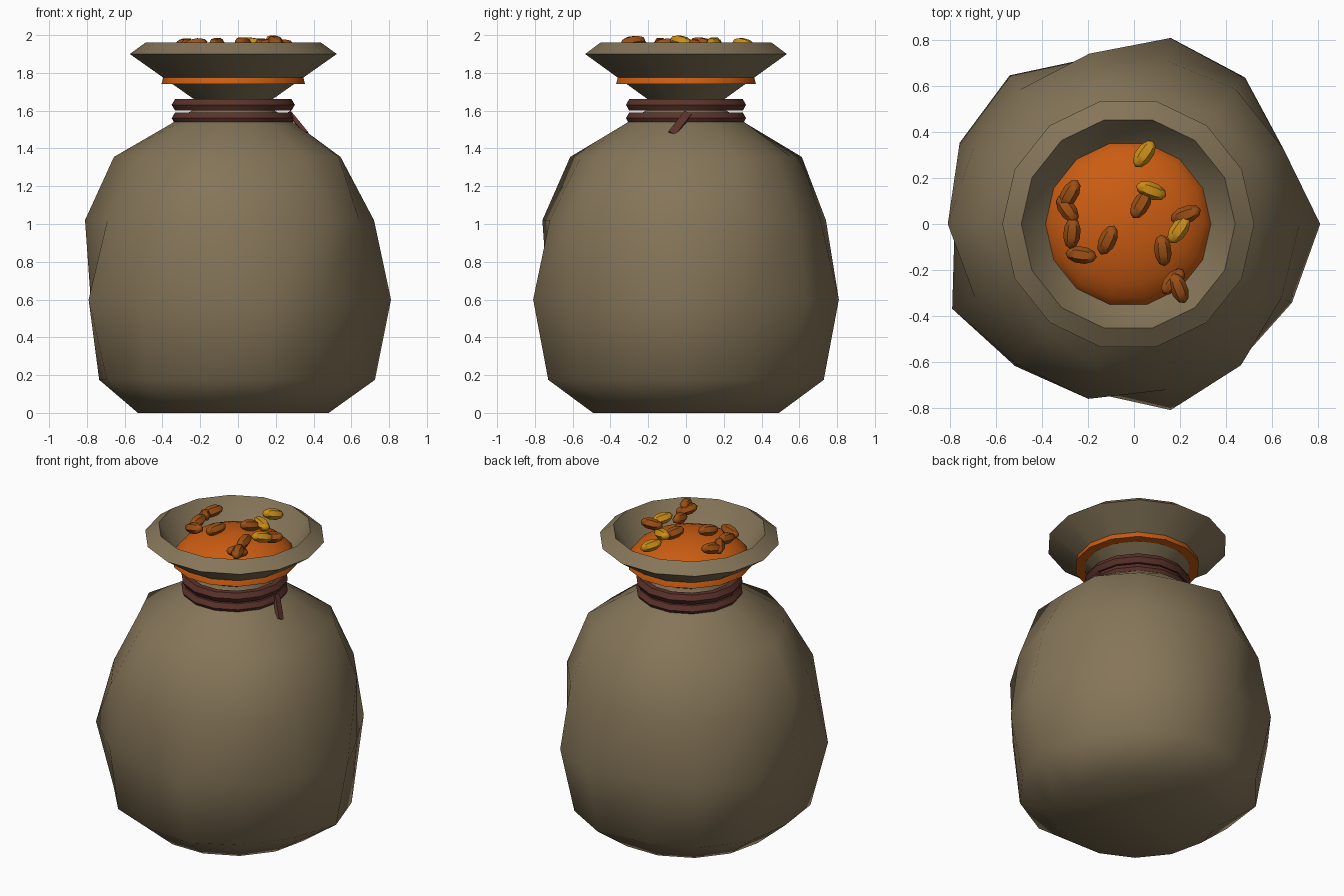
import bpy, bmesh, math
from mathutils import Vector, Matrix, Euler

cube = bpy.data.objects.get("Cube")
if cube:
    bpy.data.objects.remove(cube)

SIDES = 14
CX = -0.025


def make_material(name, color):
    m = bpy.data.materials.new(name)
    m.use_nodes = True
    m.diffuse_color = (*color, 1)
    bsdf = m.node_tree.nodes["Principled BSDF"]
    bsdf.inputs["Base Color"].default_value = (*color, 1)
    bsdf.inputs["Roughness"].default_value = 0.9
    return m


SACKCLOTH = make_material("sackcloth", (0.235, 0.178, 0.098))
ORANGE = make_material("orange filling", (0.6, 0.108, 0.006))
ROPE = make_material("dark red rope", (0.105, 0.032, 0.023))
BROWN = make_material("brown seed", (0.33, 0.078, 0.007))
YELLOW = make_material("yellow seed", (0.6, 0.27, 0.008))


def finish(bm, name, material, angle):
    bmesh.ops.recalc_face_normals(bm, faces=bm.faces)
    mesh = bpy.data.meshes.new(name)
    bm.to_mesh(mesh)
    bm.free()
    mesh.materials.append(material)
    ob = bpy.data.objects.new(name, mesh)
    bpy.context.collection.objects.link(ob)
    bpy.ops.object.select_all(action='DESELECT')
    ob.select_set(True)
    bpy.context.view_layer.objects.active = ob
    bpy.ops.object.shade_smooth_by_angle(angle=math.radians(angle))
    return ob


def lathe(name, rings, material, angle, closed=False):
    """Rings are (z, radii), where radii is a number or one per side."""
    bm = bmesh.new()
    loops = []
    for z, radii in rings:
        if not isinstance(radii, list):
            radii = [radii] * SIDES
        loops.append([bm.verts.new((CX + r * math.cos(math.tau * i / SIDES),
                                    r * math.sin(math.tau * i / SIDES), z))
                      for i, r in enumerate(radii)])
    pairs = list(zip(loops, loops[1:]))
    if closed:
        pairs.append((loops[-1], loops[0]))
    else:
        bm.faces.new(loops[0])
        bm.faces.new(loops[-1])
    for a, b in pairs:
        for i in range(SIDES):
            j = (i + 1) % SIDES
            bm.faces.new((a[i], a[j], b[j], b[i]))
    return finish(bm, name, material, angle)


def lumpy(radius, amount):
    return [radius + amount * math.cos(5 * math.tau * i / SIDES) for i in range(SIDES)]


# Sack: lumpy belly, tied neck, flared mouth and inner lining
belly = [.835, .75, .815, .83, .74, .827, .814, .755, .85, .79, .75, .83, .77, .79]
shoulder = [.745, .75, .75, .73, .76, .75, .75, .785, .74, .78, .78, .74, .786, .74]
lathe("sack", [
    (0, .505), (.175, lumpy(.73, .02)), (.6, belly), (1.02, shoulder),
    (1.355, lumpy(.6, -.032)), (1.53, .33), (1.6, .22), (1.655, .2),
    (1.9, .548), (1.96, .465), (1.8, .36), (1.69, .19),
], SACKCLOTH, 50)

# Domed filling, whose lower edge pokes through the mouth
dome = [(1.74, .38)]
for step in range(1, 6):
    t = math.radians(15 * step)
    dome.append((1.74 + .195 * math.sin(t), .38 * math.cos(t)))
dome.append((1.935, .02))
lathe("filling", dome, ORANGE, 45)

# Two rope turns around the neck, with hexagonal section
for name, z in (("lower_rope", 1.56), ("upper_rope", 1.631)):
    section = [(z + .036 * math.sin(k * math.tau / 6),
                .29 + .036 * math.cos(k * math.tau / 6)) for k in range(6)]
    lathe(name, section, ROPE, 35, closed=True)

# Loose rope end
start, end = Vector((.275, .01, 1.585)), Vector((.365, -.075, 1.475))
along = (end - start).normalized()
bm = bmesh.new()
bmesh.ops.create_cube(bm, size=1)
bmesh.ops.scale(bm, vec=(.022, .042, (end - start).length), verts=bm.verts)
turn = along.to_track_quat('Z', 'Y').to_matrix().to_4x4()
across = along.cross(Vector((1, 0, .6))).normalized()
turn = Matrix((across.cross(along), across, along)).transposed().to_4x4()
bm.transform(Matrix.Translation((start + end) / 2) @ turn)
finish(bm, "rope_end", ROPE, 30)

# Scattered seeds: x, y, z, heading in degrees, material
seeds = [
    (-.28, .13, 1.95, 60, BROWN), (-.29, .065, 1.945, 125, BROWN),
    (-.27, -.04, 1.95, 85, BROWN), (-.23, -.135, 1.95, 172, BROWN),
    (-.115, -.07, 1.952, 65, BROWN), (.045, .305, 1.95, 55, YELLOW),
    (.075, .145, 1.955, 160, YELLOW), (.03, .085, 1.955, 60, BROWN),
    (.225, .04, 1.945, 20, BROWN), (.195, -.025, 1.964, 55, YELLOW),
    (.125, -.115, 1.95, 97, BROWN), (.17, -.25, 1.945, 50, BROWN),
    (.195, -.28, 1.964, 112, BROWN),
]
for n, (x, y, z, heading, material) in enumerate(seeds):
    bm = bmesh.new()
    bmesh.ops.create_uvsphere(bm, u_segments=6, v_segments=5, radius=1)
    tilt = math.radians(12 if n % 2 else -8)
    place = (Matrix.Translation((x, y, z))
             @ Euler((0, tilt, math.radians(heading))).to_matrix().to_4x4()
             @ Matrix.Diagonal((.07, .038, .036, 1))
             @ Matrix.Rotation(math.pi / 2, 4, 'Y'))
    bm.transform(place)
    finish(bm, f"seed_{n + 1}", material, 40)
